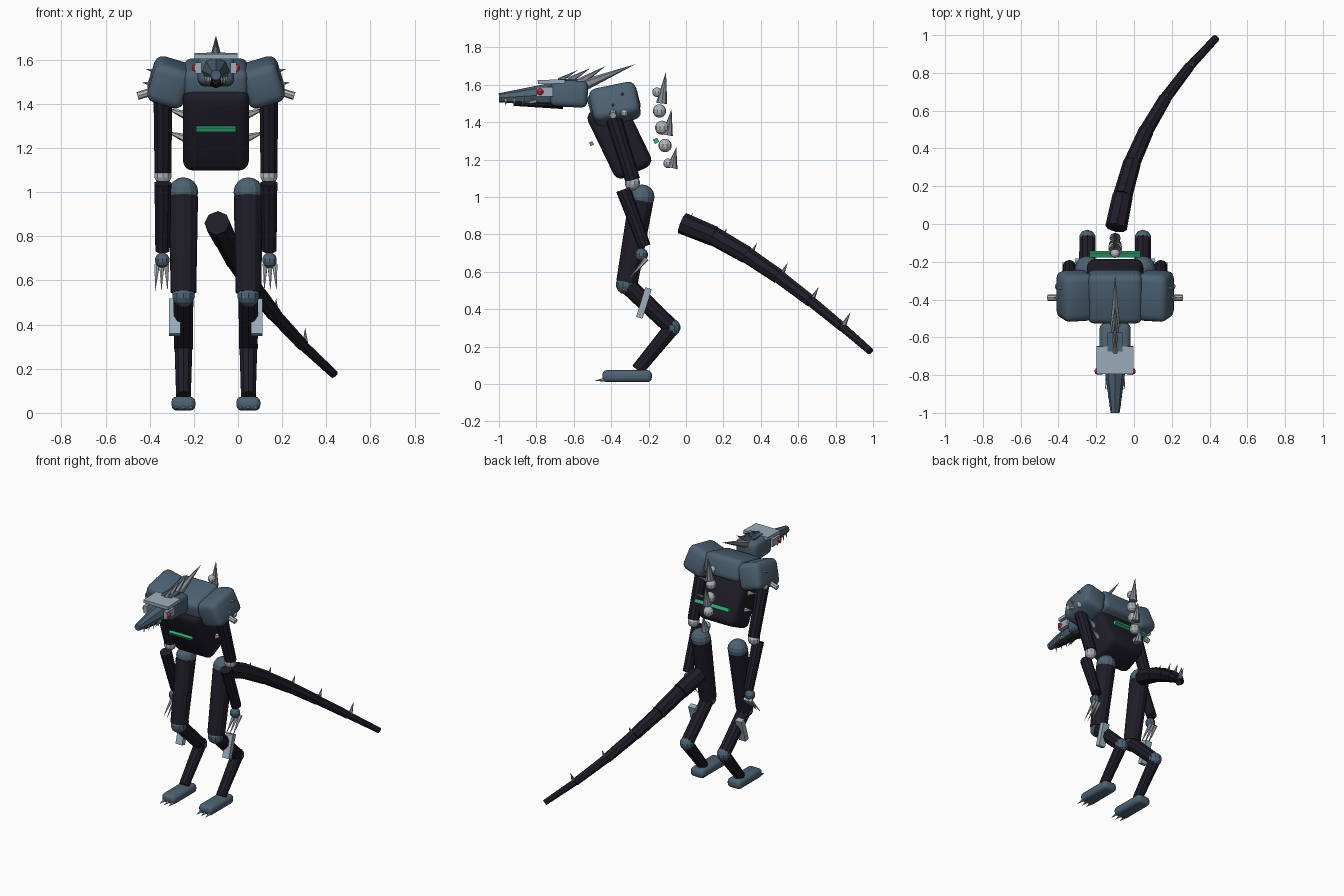
import bpy, bmesh, math
from mathutils import Vector, Matrix

CX = -0.1  # centre line of the body


def colour(name, rgb):
    m = bpy.data.materials.new(name)
    m.diffuse_color = (*rgb, 1)
    return m


DARK = colour("dark_hide", (0.014, 0.012, 0.021))
SLATE = colour("slate_armour", (0.075, 0.122, 0.17))
PLATE = colour("pale_plate", (0.33, 0.42, 0.5))
BONE = colour("bone_grey", (0.43, 0.46, 0.49))
SPIKE = colour("spike_grey", (0.24, 0.27, 0.3))
GREEN = colour("glow_green", (0.03, 0.45, 0.19))
RED = colour("eye_red", (0.65, 0.02, 0.03))


def finish(name, bm, mat, angle=None):
    me = bpy.data.meshes.new(name)
    bm.to_mesh(me)
    bm.free()
    me.materials.append(mat)
    ob = bpy.data.objects.new(name, me)
    bpy.context.collection.objects.link(ob)
    if angle:
        bpy.ops.object.select_all(action='DESELECT')
        bpy.context.view_layer.objects.active = ob
        ob.select_set(True)
        bpy.ops.object.shade_smooth_by_angle(angle=math.radians(angle))
    return ob


def limb(name, a, b, r1, r2, mat, sides=10):
    """Tapered cylinder (or cone if r2 is 0) from a to b."""
    a, b = Vector(a), Vector(b)
    d = b - a
    bm = bmesh.new()
    rot = d.to_track_quat('Z', 'Y').to_matrix().to_4x4()
    bmesh.ops.create_cone(bm, cap_ends=True, segments=sides, radius1=r1, radius2=r2,
                          depth=d.length, matrix=Matrix.Translation((a + b) / 2) @ rot)
    return finish(name, bm, mat)


def ball(name, c, r, mat, u=10, v=7):
    bm = bmesh.new()
    bmesh.ops.create_uvsphere(bm, u_segments=u, v_segments=v, radius=r,
                              matrix=Matrix.Translation(c))
    return finish(name, bm, mat)


def block(name, c, size, mat, bevel=0, rx=0, ry=0):
    bm = bmesh.new()
    bmesh.ops.create_cube(bm, size=1, matrix=Matrix.Diagonal((*size, 1)))
    if bevel:
        bmesh.ops.bevel(bm, geom=bm.edges[:], offset=bevel, segments=3,
                        profile=0.5, affect='EDGES')
    bm.transform(Matrix.Translation(c) @ Matrix.Rotation(rx, 4, 'X') @ Matrix.Rotation(ry, 4, 'Y'))
    return finish(name, bm, mat, 35 if bevel else None)


# Torso and chest armour
block("torso", (CX, -0.356, 1.31), (0.3, 0.22, 0.4), DARK, 0.045, rx=0.45)
block("chest_armour", (CX, -0.385, 1.505), (0.29, 0.27, 0.155), SLATE, 0.035, rx=0.26)
block("chest_light", (CX, -0.505, 1.285), (0.18, 0.02, 0.02), GREEN, rx=0.45)
block("back_light", (CX, -0.16, 1.3), (0.27, 0.025, 0.025), GREEN, rx=0.45)

# Spine beads with spikes
for y, z, r in [(-0.155, 1.56, 0.026), (-0.142, 1.46, 0.036), (-0.128, 1.37, 0.038),
                (-0.112, 1.275, 0.036), (-0.096, 1.18, 0.026)]:
    ball("spine_bead", (CX, y, z), r, BONE)
for y, z, h in [(-0.13, 1.5, 0.17), (-0.1, 1.33, 0.14), (-0.075, 1.155, 0.11)]:
    limb("spine_spike", (CX, y, z), (CX, y + 0.023, z + h), 0.03, 0, SPIKE, 8)

# Head
block("skull", (CX, -0.625, 1.552), (0.165, 0.2, 0.142), SLATE, 0.032, rx=-0.05)
block("brow_plate", (CX, -0.72, 1.616), (0.195, 0.145, 0.022), PLATE, rx=0.03)
block("crown_plate", (CX, -0.625, 1.622), (0.08, 0.1, 0.02), SLATE)
limb("snout", (CX, -0.69, 1.55), (CX, -1.0, 1.53), 0.066, 0.024, SLATE, 8)
limb("lower_jaw", (CX, -0.66, 1.515), (CX, -0.92, 1.505), 0.045, 0.018, DARK, 8)

# Head crest of swept spikes
for a, b, r in [((-0.68, 1.622), (-0.575, 1.68), 0.014), ((-0.625, 1.622), (-0.51, 1.69), 0.018),
                ((-0.565, 1.615), (-0.43, 1.7), 0.022), ((-0.54, 1.6), (-0.27, 1.71), 0.03)]:
    limb("crest_spike", (CX, *a), (CX, *b), r, 0, SPIKE, 6)

for s in (-1, 1):
    def p(x, y, z):
        return (CX + s * x, y, z)

    # Face details
    block("cheek_plate", p(0.08, -0.755, 1.562), (0.028, 0.09, 0.052), PLATE)
    ball("eye", p(0.092, -0.78, 1.563), 0.018, RED)
    for i in range(4):
        y = -0.96 + i * 0.045
        x = 0.024 + i * 0.007
        limb("tooth", p(x, y, 1.523), p(x + 0.004, y - 0.006, 1.483), 0.008, 0, BONE, 6)
    limb("jaw_tusk", p(0.04, -0.8, 1.51), p(0.053, -0.88, 1.5), 0.011, 0, BONE, 6)

    # Shoulder armour and spikes
    block("shoulder_armour", p(0.212, -0.38, 1.497), (0.172, 0.255, 0.185), SLATE, 0.04,
          rx=0.2, ry=-s * 0.3)
    for y, z, x, r in [(-0.34, 1.545, 0.318, 0.014), (-0.39, 1.485, 0.338, 0.016)]:
        limb("shoulder_spike", p(0.265, y, z), p(x, y, z + 0.012), r, 0, BONE, 8)
    limb("shoulder_peg", p(0.27, -0.39, 1.462), p(0.355, -0.39, 1.435), 0.018, 0.018, BONE, 8)
    ball("shoulder_stud", p(0.3, -0.33, 1.45), 0.02, BONE)

    # Rib spikes
    for y, z in [(-0.36, 1.35), (-0.32, 1.245)]:
        limb("rib_spike", p(0.14, y, z), p(0.228, y + 0.03, z + 0.03), 0.02, 0, BONE, 6)

    # Arm
    limb("upper_arm", p(0.24, -0.4, 1.46), p(0.24, -0.285, 1.09), 0.045, 0.04, DARK)
    ball("elbow", p(0.24, -0.287, 1.075), 0.041, BONE)
    limb("forearm", p(0.24, -0.335, 1.04), p(0.242, -0.222, 0.735), 0.04, 0.034, DARK)
    ball("hand", p(0.243, -0.238, 0.692), 0.035, SLATE)
    for i in (-1, 0, 1):
        limb("finger_claw", p(0.245 + i * 0.022, -0.21, 0.67),
             p(0.247 + i * 0.028, -0.315, 0.55), 0.013, 0, BONE, 6)

    # Leg
    ball("hip", p(0.147, -0.235, 1.0), 0.067, SLATE, 12, 8)
    limb("thigh", p(0.147, -0.24, 0.98), p(0.147, -0.315, 0.545), 0.066, 0.058, DARK, 12)
    ball("knee", p(0.147, -0.322, 0.532), 0.053, SLATE)
    limb("shin", p(0.147, -0.305, 0.52), p(0.147, -0.075, 0.3), 0.047, 0.044, DARK)
    ball("hock", p(0.147, -0.075, 0.302), 0.046, SLATE)
    limb("lower_leg", p(0.147, -0.075, 0.3), p(0.147, -0.26, 0.075), 0.042, 0.035, DARK)
    block("shin_guard", p(0.186, -0.225, 0.433), (0.052, 0.036, 0.165), PLATE, rx=-0.3)
    block("foot", p(0.147, -0.315, 0.042), (0.108, 0.265, 0.064), SLATE, 0.024)
    for i in (-1, 0, 1):
        limb("toe_claw", p(0.147 + i * 0.034, -0.425, 0.024),
             p(0.147 + i * 0.036, -0.49, 0.018), 0.013, 0, BONE, 6)

# Tail segments
path = [(-0.095, -0.02, 0.86), (-0.06, 0.15, 0.79), (-0.01, 0.325, 0.69), (0.065, 0.495, 0.575),
        (0.165, 0.665, 0.445), (0.295, 0.835, 0.305), (0.435, 0.985, 0.175)]
for i, (a, b) in enumerate(zip(path, path[1:])):
    r = 0.058 - i * 0.0068
    limb("tail_segment", a, b, r, r - 0.004, DARK, 8)

# Tail spikes
for i, (y, z) in enumerate([(0.037, 0.915), (0.22, 0.835), (0.38, 0.755),
                            (0.545, 0.65), (0.71, 0.52), (0.88, 0.385)]):
    a, b = Vector(path[i]), Vector(path[i + 1])
    t = (y - 0.035 - a.y) / (b.y - a.y)
    x = a.lerp(b, t).x
    limb("tail_spike", (x, y - 0.04, z - 0.075), (x, y, z), 0.016, 0, SPIKE, 6)
